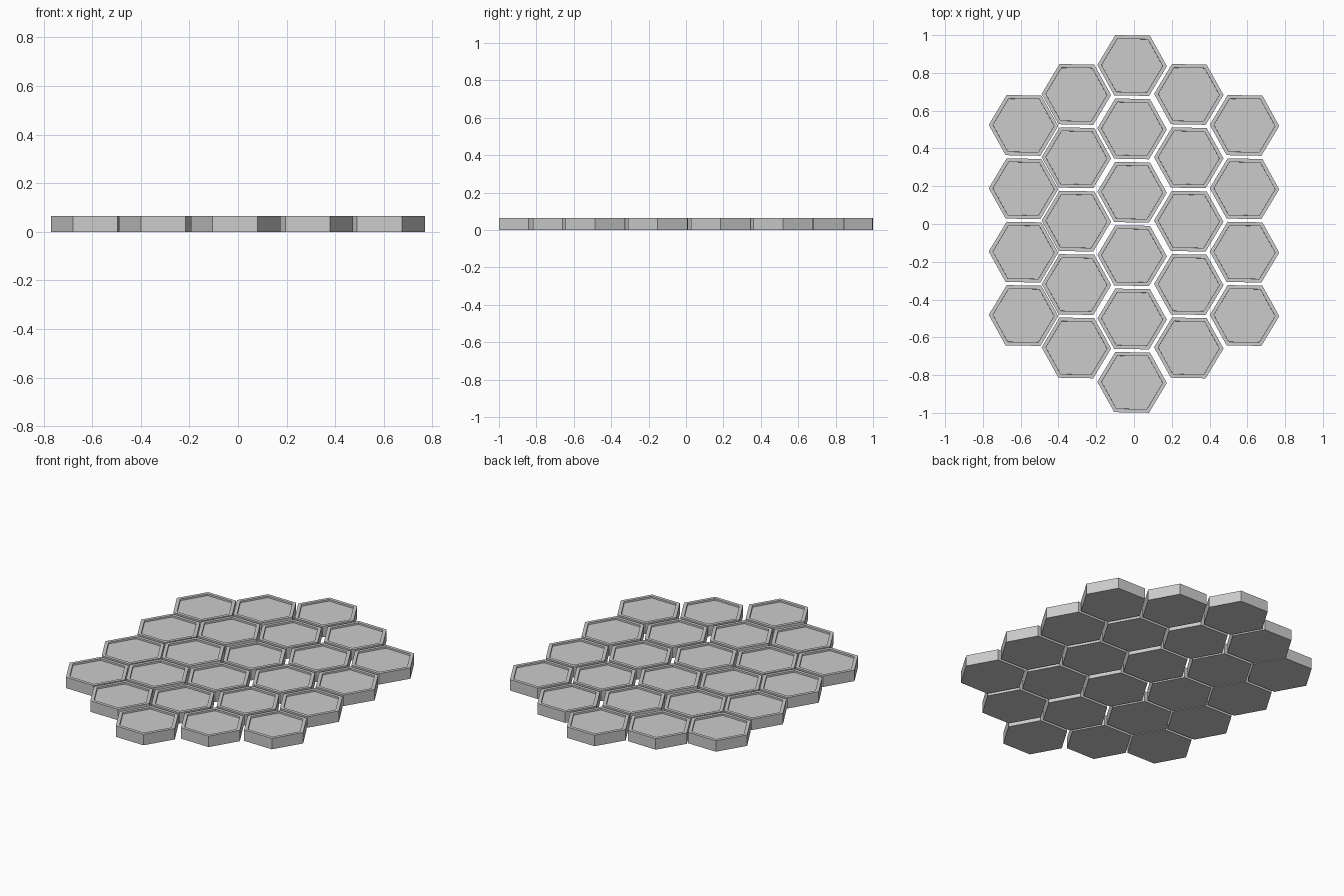
import bpy, bmesh
from math import cos, sin, radians

if "Cube" in bpy.data.objects:
    bpy.data.objects.remove(bpy.data.objects["Cube"])

RADIUS, HEIGHT = 0.184, 0.065
RIM, RECESS = 0.022, 0.01
STEP = 0.3355
TURN = -1.0  # tiles sit very slightly rotated


def hex_tile_mesh():
    """Hexagonal slab with a raised rim around a shallow recessed top."""
    bm = bmesh.new()
    ring = [bm.verts.new((RADIUS * cos(radians(60 * i + TURN)),
                          RADIUS * sin(radians(60 * i + TURN)), 0)) for i in range(6)]
    base = bm.faces.new(ring)
    ext = bmesh.ops.extrude_face_region(bm, geom=[base], use_keep_orig=True)["geom"]
    bmesh.ops.translate(bm, vec=(0, 0, HEIGHT),
                        verts=[g for g in ext if isinstance(g, bmesh.types.BMVert)])
    top = next(g for g in ext if isinstance(g, bmesh.types.BMFace))
    bmesh.ops.recalc_face_normals(bm, faces=bm.faces[:])
    # rim, then straight wall down to the recessed panel
    bmesh.ops.inset_individual(bm, faces=[top], thickness=RIM)
    bmesh.ops.inset_individual(bm, faces=[top], thickness=0.0005)
    bmesh.ops.translate(bm, vec=(0, 0, -RECESS), verts=top.verts[:])
    bmesh.ops.recalc_face_normals(bm, faces=bm.faces[:])
    mesh = bpy.data.meshes.new("hex_tile")
    bm.to_mesh(mesh)
    bm.free()
    return mesh


# columns of tiles: x, y of the topmost tile, number of tiles
columns = [(-0.585, 0.522, 4), (-0.305, 0.686, 5), (-0.01, 0.839, 6),
           (0.29, 0.686, 5), (0.585, 0.522, 4)]

tile = hex_tile_mesh()
for c, (x, y, count) in enumerate(columns, 1):
    for r in range(count):
        ob = bpy.data.objects.new(f"hex_tile_col{c}_row{r + 1}", tile)
        ob.location = (x, y - r * STEP, 0)
        bpy.context.collection.objects.link(ob)
